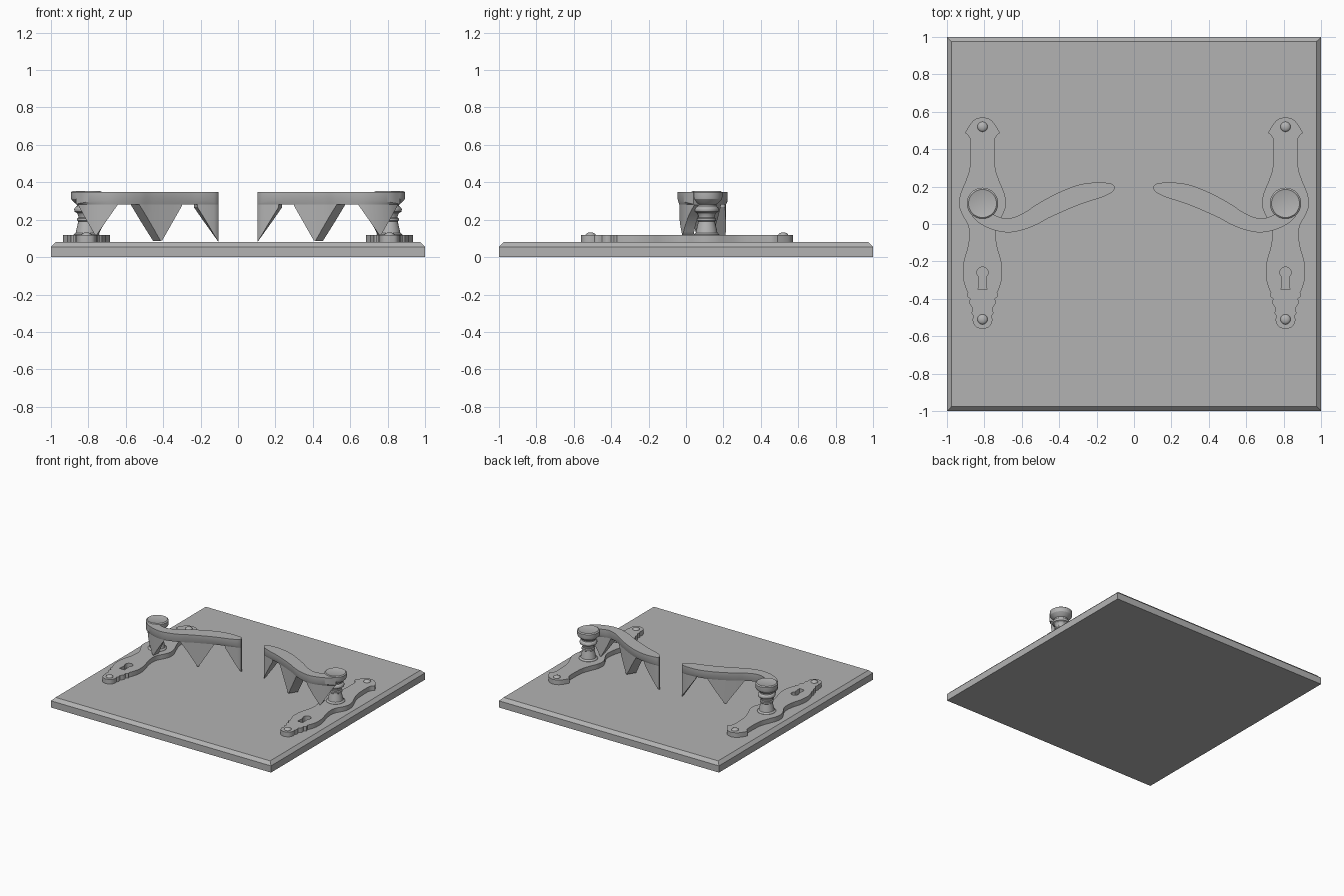
import bpy, bmesh, math
from mathutils import Vector

cube = bpy.data.objects.get("Cube")
if cube:
    bpy.data.objects.remove(cube, do_unlink=True)

grey = bpy.data.materials.new("plain grey")
grey.use_nodes = True
COLOUR = (0.45, 0.45, 0.45, 1)
grey.diffuse_color = COLOUR
grey.node_tree.nodes["Principled BSDF"].inputs["Base Color"].default_value = COLOUR

CX, CY = 0.81, 0.11      # spindle axis
BASE_TOP = 0.08
PLATE_TOP = 0.118


def finish(obj, mirror=True, smooth=30):
    """Give the object its colour, shading and mirrored twin."""
    obj.data.materials.clear()
    obj.data.materials.append(grey)
    bpy.ops.object.select_all(action='DESELECT')
    obj.select_set(True)
    bpy.context.view_layer.objects.active = obj
    if smooth:
        bpy.ops.object.shade_smooth_by_angle(angle=math.radians(smooth))
    if mirror:
        obj.modifiers.new("mirror", 'MIRROR').use_mirror_merge = False
    return obj


def make(name, bm, **kw):
    bmesh.ops.remove_doubles(bm, verts=bm.verts, dist=1e-5)
    bmesh.ops.recalc_face_normals(bm, faces=bm.faces)
    mesh = bpy.data.meshes.new(name)
    bm.to_mesh(mesh)
    bm.free()
    obj = bpy.data.objects.new(name, mesh)
    bpy.context.collection.objects.link(obj)
    return finish(obj, **kw)


def loft(name, rings, **kw):
    """Skin a list of equal closed rings and cap both ends."""
    bm = bmesh.new()
    rows = [[bm.verts.new(p) for p in ring] for ring in rings]
    n = len(rows[0])
    for a, b in zip(rows, rows[1:]):
        for i in range(n):
            j = (i + 1) % n
            bm.faces.new((a[i], a[j], b[j], b[i]))
    bm.faces.new(rows[0])
    bm.faces.new(rows[-1])
    return make(name, bm, **kw)


def turned(name, x, y, profile, sides=32):
    """Lathe (radius, z) pairs around a vertical axis."""
    angles = [math.tau * i / sides for i in range(sides)]
    return loft(name, [[(x + r * math.cos(a), y + r * math.sin(a), z) for a in angles]
                       for r, z in profile])


def spline(points, steps):
    """Smooth path through the points."""
    pts = [Vector(p) for p in points]
    out = []
    for i in range(len(pts) - 1):
        p0, p1, p2, p3 = pts[max(i - 1, 0)], pts[i], pts[i + 1], pts[min(i + 2, len(pts) - 1)]
        for k in range(steps):
            t = k / steps
            out.append(0.5 * (2 * p1 + (p2 - p0) * t + (2 * p0 - 5 * p1 + 4 * p2 - p3) * t * t
                              + (3 * p1 - p0 - 3 * p2 + p3) * t ** 3))
    return out + [pts[-1]]


# Base board with a chamfered top edge
def square(h, z):
    return [(-h, -h, z), (h, -h, z), (h, h, z), (-h, h, z)]


loft("base_board", [square(1, 0), square(1, 0.055), square(0.975, BASE_TOP)],
     mirror=False, smooth=0)

# Backplate: half-width outline in smooth runs joined at sharp corners
runs = [
    [(0, .572), (.04, .56), (.068, .53), (.093, .488)],
    [(.093, .488), (.073, .468), (.064, .44), (.064, .36), (.07, .29), (.09, .23), (.118, .16),
     (.125, .1), (.108, .05), (.08, 0), (.07, -.05), (.078, -.12), (.1, -.2), (.105, -.28),
     (.09, -.34), (.078, -.368)],
    [(.078, -.368), (.084, -.385), (.066, -.4)],
    [(.066, -.4), (.07, -.425), (.052, -.45)],
    [(.052, -.45), (.058, -.475), (.05, -.49)],
    [(.05, -.49), (.052, -.52), (.035, -.55), (0, -.562)],
]
half = [p for run in runs for p in spline(run, 5)[:-1]] + [Vector((0, -.562))]
outline = half + [Vector((-p.x, p.y)) for p in reversed(half[1:-1])]
arc = [math.radians(-50 + 280 * i / 20) for i in range(21)]
keyhole = [(.03 * math.cos(a), -.26 + .03 * math.sin(a)) for a in arc]
keyhole += [(-.023, -.35), (.023, -.35)]

curve = bpy.data.curves.new("backplate", 'CURVE')
curve.dimensions = '2D'
curve.fill_mode = 'BOTH'
curve.extrude = (PLATE_TOP - BASE_TOP) / 2
for loop in (outline, keyhole):
    s = curve.splines.new('POLY')
    s.points.add(len(loop) - 1)
    s.use_cyclic_u = True
    for pt, (x, y) in zip(s.points, loop):
        pt.co = (CX + x, y, (PLATE_TOP + BASE_TOP) / 2, 1)
backplate = bpy.data.objects.new("backplate", curve)
backplate.location.z = (PLATE_TOP + BASE_TOP) / 2
bpy.context.collection.objects.link(backplate)
bpy.ops.object.select_all(action='DESELECT')
backplate.select_set(True)
bpy.context.view_layer.objects.active = backplate
bpy.ops.object.convert(target='MESH')
# Flatten any leftover offset so the plate rests on the board
backplate = bpy.context.view_layer.objects.active
low = min(v.co.z for v in backplate.data.vertices)
for v in backplate.data.vertices:
    v.co.z += BASE_TOP - low
backplate.location.z = 0
finish(backplate)

# Domed screw heads
for name, y in (("upper_screw", .52), ("lower_screw", -.51)):
    dome = [(.027 * math.cos(a), PLATE_TOP + .014 * math.sin(a))
            for a in (math.radians(d) for d in (0, 20, 40, 60, 80))]
    turned(name, CX, y, [(.027, BASE_TOP + .01)] + dome, 20)

# Turned spindle with its round knob
turned("spindle", CX, CY, [
    (.07, .1), (.07, .12), (.058, .13), (.056, .14), (.05, .165), (.044, .19), (.05, .195),
    (.05, .207), (.043, .212), (.045, .225), (.052, .237), (.064, .243), (.066, .255),
    (.062, .265), (.052, .272), (.052, .282), (.066, .292), (.082, .31), (.084, .32),
    (.084, .346), (.075, .353), (.07, .351)], 40)

# Lever: paired points on its two long edges, from tip to knob
pairs = [
    (.104, .203, .104, .187), (.13, .218, .125, .165), (.2, .222, .18, .14),
    (.28, .213, .25, .118), (.36, .187, .32, .092), (.44, .15, .39, .062),
    (.52, .105, .46, .03), (.58, .065, .52, -.003), (.64, .037, .59, -.03),
    (.69, .03, .67, -.045), (.74, .045, .75, -.032), (.78, .07, .82, 0),
    (.81, .11, .865, .04)]
backs = spline([p[:2] for p in pairs], 8)
fronts = spline([p[2:] for p in pairs], 8)
stations = list(zip(backs, fronts))
UNDER, TOP = .28, .348


def at(p, z):
    return (p.x, p.y, z)


def inner(b, f):
    return b.lerp(f, .12), f.lerp(b, .12)


rings = []
for i, (b, f) in enumerate(stations):
    rim = UNDER + .002 + .04 * math.sin(math.pi * i / (len(stations) - 1))
    ib, jf = inner(b, f)
    rings.append([at(b, TOP), at(f, TOP), at(f, rim), at(jf, UNDER), at(ib, UNDER), at(b, rim)])
loft("lever", rings)

# Tapered supports under the lever: start, foot and end along x, foot height
for name, x0, xa, x1, foot in (("tip_support", .1, .104, .235, BASE_TOP),
                               ("middle_support", .31, .43, .55, BASE_TOP),
                               ("root_support", .655, .755, .835, .112)):
    rings = []
    for b, f in stations:
        x = (b.x + f.x) / 2
        if x0 <= x <= x1:
            t = (xa - x) / (xa - x0) if x < xa else (x - xa) / (x1 - xa)
            z = foot + (UNDER - foot) * t
            ib, jf = inner(b, f)
            rings.append([at(ib, UNDER + .004), at(jf, UNDER + .004), at(jf, z), at(ib, z)])
    loft(name, rings)
